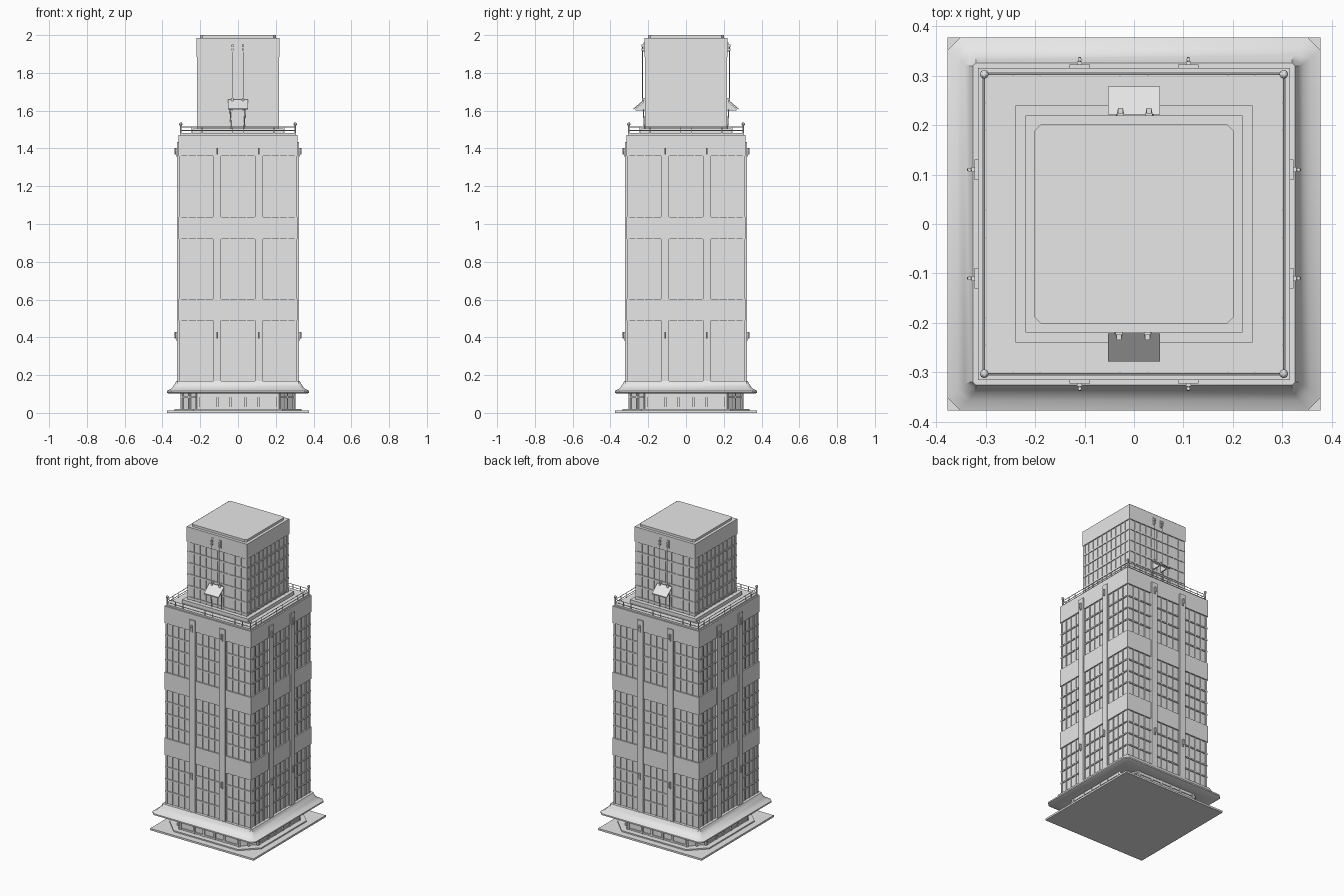
import bpy, bmesh, math
from mathutils import Matrix, Vector

cube = bpy.data.objects.get("Cube")
if cube:
    bpy.data.objects.remove(cube, do_unlink=True)

grey = bpy.data.materials.new("plain grey")
grey.use_nodes = True
grey.diffuse_color = (0.8, 0.8, 0.8, 1)
grey.node_tree.nodes["Principled BSDF"].inputs["Base Color"].default_value = (0.8, 0.8, 0.8, 1)


def finish(name, bm, turns=(0,), smooth=False):
    """Repeat the mesh at quarter turns about z and make the object."""
    source = bm.copy()
    bm.clear()
    for t in turns:
        part = source.copy()
        bmesh.ops.rotate(part, verts=part.verts, cent=(0, 0, 0),
                         matrix=Matrix.Rotation(t * math.pi / 2, 3, 'Z'))
        temp = bpy.data.meshes.new("temp")
        part.to_mesh(temp)
        bm.from_mesh(temp)
        bpy.data.meshes.remove(temp)
        part.free()
    source.free()
    bmesh.ops.recalc_face_normals(bm, faces=bm.faces)
    mesh = bpy.data.meshes.new(name)
    bm.to_mesh(mesh)
    bm.free()
    mesh.materials.append(grey)
    ob = bpy.data.objects.new(name, mesh)
    bpy.context.collection.objects.link(ob)
    if smooth:
        bpy.ops.object.select_all(action='DESELECT')
        ob.select_set(True)
        bpy.context.view_layer.objects.active = ob
        bpy.ops.object.shade_smooth_by_angle(angle=math.radians(35))
    return ob


ALL = (0, 1, 2, 3)
FRONT_BACK = (0, 2)


def box(bm, x0, x1, y0, y1, z0, z1):
    size = Matrix.Diagonal((x1 - x0, y1 - y0, z1 - z0, 1))
    place = Matrix.Translation(((x0 + x1) / 2, (y0 + y1) / 2, (z0 + z1) / 2))
    return bmesh.ops.create_cube(bm, size=1, matrix=place @ size)["verts"]


def rod(bm, a, b, radius, sides=6):
    a, b = Vector(a), Vector(b)
    turn = (b - a).to_track_quat('Z', 'Y').to_matrix().to_4x4()
    bmesh.ops.create_cone(bm, cap_ends=True, segments=sides, radius1=radius, radius2=radius,
                          depth=(b - a).length, matrix=Matrix.Translation((a + b) / 2) @ turn)


def loft(name, rings, smooth=False):
    """Stack of chamfered squares given as (half width, chamfer, z)."""
    bm = bmesh.new()
    loops = []
    for h, c, z in rings:
        pts = [(h, c - h), (h, h - c), (h - c, h), (c - h, h),
               (-h, h - c), (-h, c - h), (c - h, -h), (h - c, -h)]
        loops.append([bm.verts.new((x, y, z)) for x, y in pts])
    for low, high in zip(loops, loops[1:]):
        for i in range(8):
            j = (i + 1) % 8
            bm.faces.new((low[i], low[j], high[j], high[i]))
    bm.faces.new(loops[0])
    bm.faces.new(loops[-1])
    return finish(name, bm, smooth=smooth)


def block(name, half, z0, z1):
    bm = bmesh.new()
    box(bm, -half, half, -half, half, z0, z1)
    return finish(name, bm)


# Base slab, step and ground floor with cut corners
block("base_slab", 0.377, 0, 0.012)
loft("ground_step", [(0.335, 0.1, 0.012), (0.335, 0.1, 0.02)])
loft("ground_floor", [(0.295, 0.085, 0.015), (0.295, 0.085, 0.11)])

bm = bmesh.new()
for x in (-0.21, -0.11, -0.04, 0.04, 0.11, 0.21):
    box(bm, x - 0.006, x + 0.006, -0.303, -0.29, 0.02, 0.102)
box(bm, -0.21, 0.21, -0.3, -0.29, 0.02, 0.03)
box(bm, -0.21, 0.21, -0.3, -0.29, 0.084, 0.102)
finish("ground_floor_frames", bm, ALL)

# Corner doorways on the diagonals
bm = bmesh.new()
for x in (-0.055, 0, 0.055):
    box(bm, x - 0.005, x + 0.005, -0.37, -0.355, 0.02, 0.102)
box(bm, -0.055, 0.055, -0.375, -0.355, 0.08, 0.09)
bmesh.ops.rotate(bm, verts=bm.verts, cent=(0, 0, 0), matrix=Matrix.Rotation(math.pi / 4, 3, 'Z'))
finish("corner_doorways", bm, ALL)

# Flared canopy
loft("canopy", [(0.31, 0.03, 0.102), (0.368, 0.025, 0.102), (0.377, 0.025, 0.107),
                (0.377, 0.025, 0.116), (0.357, 0.022, 0.126), (0.342, 0.018, 0.142),
                (0.332, 0.012, 0.158), (0.326, 0.006, 0.17)], smooth=True)

# Main tower: recessed glazing, solid bands, piers and glazing bars
block("tower_core", 0.307, 0.11, 1.472)

BAYS = ((-0.308, -0.13), (-0.09, 0.09), (0.13, 0.308))
STOREYS = ((0.17, 0.49), (0.602, 0.92), (1.036, 1.36))

bands = bmesh.new()
for z0, z1 in ((0.49, 0.602), (0.92, 1.036), (1.36, 1.472)):
    box(bands, -0.316, 0.316, -0.316, 0.316, z0, z1)
finish("tower_bands", bands)

bm = bmesh.new()
for x in (-0.11, 0.11):
    box(bm, x - 0.021, x + 0.021, -0.323, -0.3, 0.165, 1.435)
finish("tower_piers", bm, ALL)

bm = bmesh.new()
for z0, z1 in STOREYS:
    for x0, x1 in BAYS:
        for i in range(5):
            x = x0 + (x1 - x0) * i / 4
            box(bm, x - 0.003, x + 0.003, -0.312, -0.3, z0, z1)
    for i in range(1, 4):
        z = z0 + (z1 - z0) * i / 4
        box(bm, -0.312, 0.312, -0.3135, -0.3, z - 0.004, z + 0.004)
finish("tower_glazing_bars", bm, ALL)

# Wall lamps on the piers
bm = bmesh.new()
for x in (-0.11, 0.11):
    for z in (0.405, 1.38):
        box(bm, x - 0.005, x + 0.005, -0.329, -0.32, z - 0.022, z + 0.022)
        rod(bm, (x, -0.322, z + 0.008), (x, -0.337, z + 0.014), 0.003)
        rod(bm, (x, -0.333, z - 0.012), (x, -0.333, z + 0.022), 0.004)
finish("wall_lamps", bm, ALL)

# Roof edge and railings
block("roof_edge", 0.307, 1.47, 1.482)

bm = bmesh.new()
for z in (1.495, 1.513):
    rod(bm, (-0.303, -0.303, z), (0.303, -0.303, z), 0.002)
for x in (-0.245, -0.19, -0.028, 0.028, 0.19, 0.245):
    rod(bm, (x, -0.303, 1.478), (x, -0.303, 1.514), 0.0025)
finish("roof_railings", bm, ALL)

bm = bmesh.new()
rod(bm, (-0.303, -0.303, 1.478), (-0.303, -0.303, 1.53), 0.004)
bmesh.ops.create_uvsphere(bm, u_segments=8, v_segments=6, radius=0.009,
                          matrix=Matrix.Translation((-0.303, -0.303, 1.529)))
finish("corner_lamps", bm, ALL)

# Upper tower
block("upper_plinth", 0.24, 1.475, 1.505)
block("upper_core", 0.213, 1.5, 1.95)
block("upper_band", 0.22, 1.885, 1.985)
loft("roof_cap", [(0.201, 0.012, 1.98), (0.201, 0.012, 2.0)])

bm = bmesh.new()
for i in range(5):
    z = 1.52 + i * 0.075
    box(bm, -0.218, 0.218, -0.218, -0.2, z - 0.005, z + 0.005)
for i in range(11):
    x = -0.213 + 0.426 * i / 10
    box(bm, x - 0.003, x + 0.003, -0.217, -0.2, 1.505, 1.885)
finish("upper_glazing_bars", bm, ALL)

# Sloping board with brackets, cables and hooks
bm = bmesh.new()
board = box(bm, -0.053, 0.053, -0.278, -0.222, 1.605, 1.612)
for v in board:
    v.co.z += (v.co.y + 0.278) * 0.85
for x in (-0.03, 0.027):
    bracket = box(bm, x - 0.004, x + 0.004, -0.268, -0.218, 1.602, 1.61)
    for v in bracket:
        if v.co.y > -0.24:
            v.co.z += 0.04 if v.co.z > 1.606 else 0
    rod(bm, (x * 1.2, -0.22, 1.505), (x * 1.4, -0.226, 1.605), 0.003)
    box(bm, x - 0.006, x + 0.006, -0.232, -0.215, 1.645, 1.668)
finish("sloping_board", bm, FRONT_BACK)

bm = bmesh.new()
for x in (-0.03, 0.027):
    rod(bm, (x, -0.23, 1.655), (x, -0.23, 1.945), 0.002)
    box(bm, x - 0.005, x + 0.005, -0.235, -0.218, 1.918, 1.928)
    box(bm, x - 0.005, x + 0.005, -0.235, -0.218, 1.938, 1.95)
    box(bm, x - 0.007, x + 0.007, -0.225, -0.218, 1.91, 1.96)
finish("board_cables", bm, FRONT_BACK)
